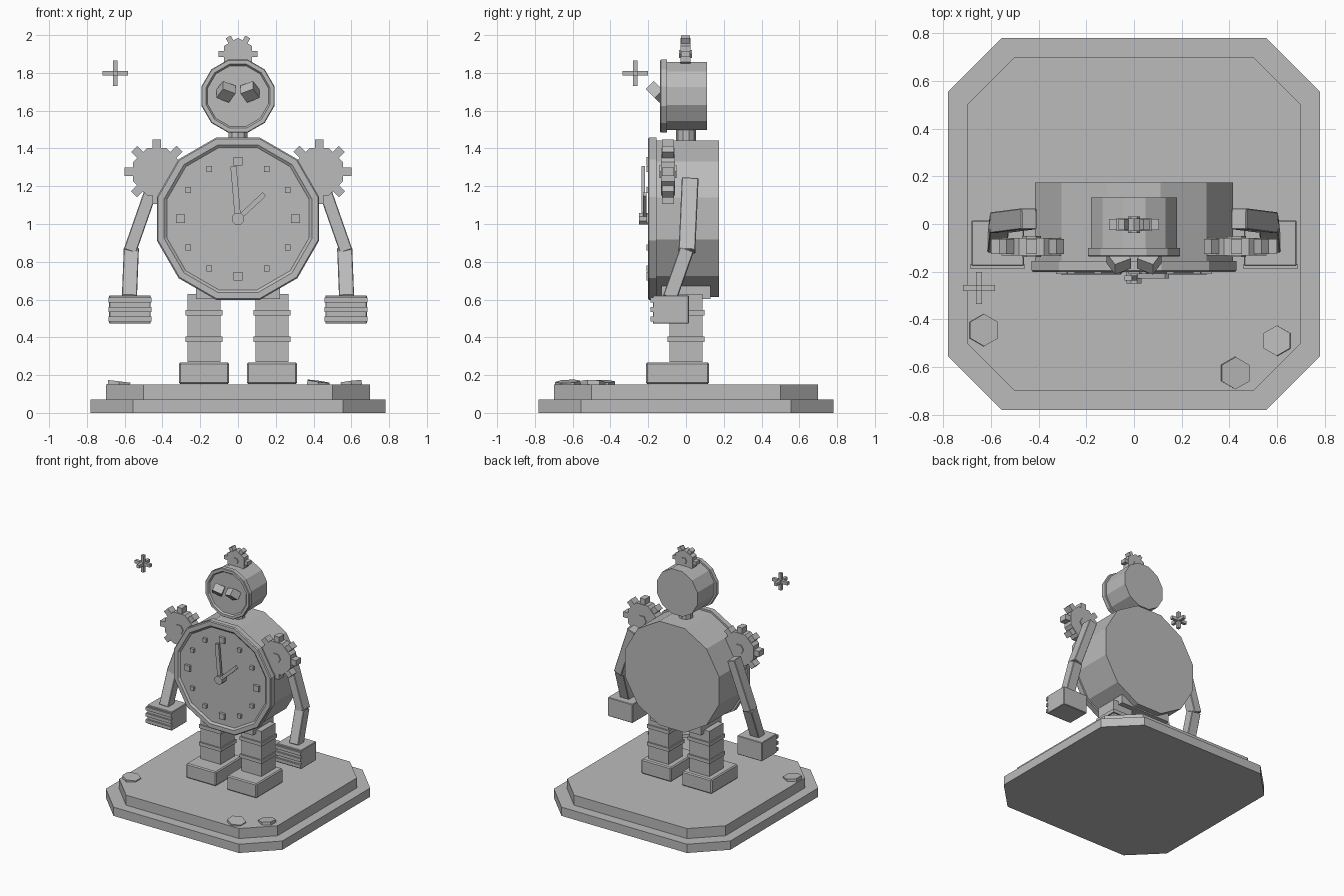
import bpy, bmesh
from math import pi, sin, cos, radians
from mathutils import Matrix, Vector, Euler

if "Cube" in bpy.data.objects:
    bpy.data.objects.remove(bpy.data.objects["Cube"])

grey = bpy.data.materials.new("plain grey")
grey.diffuse_color = (0.5, 0.5, 0.5, 1)
grey.use_nodes = True
grey.node_tree.nodes["Principled BSDF"].inputs["Base Color"].default_value = grey.diffuse_color


def finish(name, bm, matrix, bevel=0):
    """Turn a bmesh into a flat shaded object."""
    bmesh.ops.transform(bm, matrix=matrix, verts=bm.verts)
    bmesh.ops.recalc_face_normals(bm, faces=bm.faces)
    me = bpy.data.meshes.new(name)
    bm.to_mesh(me)
    bm.free()
    me.materials.append(grey)
    ob = bpy.data.objects.new(name, me)
    bpy.context.collection.objects.link(ob)
    if bevel:
        mod = ob.modifiers.new("bevel", 'BEVEL')
        mod.width, mod.segments = bevel, 1
    return ob


def box(name, centre, size, rot=None, bevel=0):
    bm = bmesh.new()
    bmesh.ops.create_cube(bm, size=1)
    bmesh.ops.scale(bm, vec=size, verts=bm.verts)
    m = rot.to_matrix().to_4x4() if rot else Matrix()
    return finish(name, bm, Matrix.Translation(centre) @ m, bevel)


def loft(name, rings, matrix):
    """Skin a list of equal point rings and cap both ends."""
    bm = bmesh.new()
    vs = [[bm.verts.new(p) for p in ring] for ring in rings]
    n = len(vs[0])
    for a, b in zip(vs, vs[1:]):
        for i in range(n):
            j = (i + 1) % n
            bm.faces.new((a[i], a[j], b[j], b[i]))
    bm.faces.new(vs[0][::-1])
    bm.faces.new(vs[-1])
    return finish(name, bm, matrix)


def turned(name, n, profile, centre, rot=None, start=0.5):
    """Polygonal turned part: profile of (radius, height) along local z."""
    ang = [(i + start) * 2 * pi / n for i in range(n)]
    rings = [[(r * cos(a), r * sin(a), h) for a in ang] for r, h in profile]
    m = rot.to_matrix().to_4x4() if rot else Matrix()
    return loft(name, rings, Matrix.Translation(centre) @ m)


def limb(name, a, b, width, depth):
    """Box beam between two points."""
    a, b = Vector(a), Vector(b)
    d = b - a
    z = d.normalized()
    y = (Vector((0, 1, 0)) - z * z.y).normalized()
    x = y.cross(z)
    m = Matrix((x, y, z)).transposed().to_4x4()
    return box(name, (a + b) / 2, (width, depth, d.length), m.to_euler(), 0.004)


FRONT = Euler((pi / 2, 0, 0))   # local z points to -y


def gear(name, n, x, y, z, apothem, half, tooth, hub):
    r = apothem / cos(pi / n)
    turned(name, n, [(r, -half), (r, half)], (x, y, z), FRONT)
    turned(name + "_hub", 6, [(hub, -half - 0.007), (hub, half + 0.007)], (x, y, z), FRONT, 0)
    for i in range(n):
        a = i * 2 * pi / n
        d = apothem + tooth * 0.35
        box(name + "_tooth", (x + d * cos(a), y, z + d * sin(a)),
            (tooth * 1.3, half * 1.7, tooth), Euler((0, -a, 0)))


# Two tier plinth with cut corners
for name, h, c, z0, z1 in (("plinth_lower", 0.78, 0.555, 0, 0.07),
                           ("plinth_upper", 0.70, 0.50, 0.07, 0.15)):
    pts = [(h, -c), (h, c), (c, h), (-c, h), (-h, c), (-h, -c), (-c, -h), (c, -h)]
    loft(name, [[(x, y, z) for x, y in pts] for z in (z0, z1)], Matrix())

# Loose nuts lying on the plinth
for x, y, r, tx, ty in ((-0.63, -0.445, 0.068, 0, 7), (0.425, -0.625, 0.068, 3, 8),
                        (0.60, -0.49, 0.064, -3, -7)):
    turned("loose_nut", 6, [(r, -0.012), (r, 0.012)], (x, y, 0.155),
           Euler((radians(tx), radians(ty), 0)))

# Feet, legs, arms and hands, one set per side
for s in (-1, 1):
    box("foot", (s * 0.18, -0.045, 0.21), (0.264, 0.334, 0.115), bevel=0.008)
    box("leg", (s * 0.18, 0, 0.45), (0.176, 0.176, 0.36))
    for z in (0.39, 0.53):
        box("leg_band", (s * 0.18, 0, z), (0.196, 0.196, 0.028))
    gear("shoulder_gear", 8, s * 0.43, -0.095, 1.277, 0.125, 0.037, 0.045, 0.04)
    limb("upper_arm", (s * 0.44, 0.022, 1.235), (s * 0.573, 0.005, 0.855), 0.068, 0.088)
    limb("forearm", (s * 0.565, 0.005, 0.865), (s * 0.575, -0.085, 0.61), 0.08, 0.075)
    box("hand", (s * 0.572, -0.08, 0.547), (0.22, 0.19, 0.15), bevel=0.004)
    for z in (0.597, 0.547, 0.497):
        box("finger_bar", (s * 0.572, -0.178, z), (0.226, 0.02, 0.026))
    # Eye block, tipped back and turned
    rot = (Matrix.Rotation(radians(-45), 3, 'X')
           @ Matrix.Rotation(radians(-28 * s), 3, 'Z')).to_euler()
    box("eye", (s * 0.064, -0.155, 1.70), (0.075, 0.075, 0.06), rot)

# Pelvis and drum shaped body
box("pelvis", (0, 0, 0.637), (0.444, 0.26, 0.07))
turned("body_drum", 12, [(0.43, -0.175), (0.43, 0.16)], (0, 0, 1.028), FRONT)
turned("dial_rim", 12, [(0.445, 0.155), (0.445, 0.195), (0.438, 0.202), (0.405, 0.202),
                        (0.39, 0.19)], (0, 0, 1.028), FRONT)

# Dial marks and hands
for i in range(12):
    a, w = i * pi / 6, 0.046 if i % 3 == 0 else 0.03
    box("hour_mark", (0.304 * cos(a), -0.198, 1.028 + 0.304 * sin(a)), (w, 0.024, w))
for name, deg, length, w, y in (("minute_hand", -5, 0.28, 0.032, -0.226),
                                ("hour_hand", 47, 0.19, 0.026, -0.218)):
    a = radians(deg)
    box(name, (sin(a) * length / 2, y, 1.028 + cos(a) * length / 2),
        (w, 0.02, length), Euler((0, a, 0)))
turned("hand_hub", 8, [(0.034, 0.18), (0.034, 0.25)], (0, 0, 1.028), FRONT)

# Neck, head and top gear
turned("neck", 10, [(0.052, 1.42), (0.052, 1.52)], (0, 0, 0))
turned("head_drum", 12, [(0.186, -0.112), (0.186, 0.105)], (0, 0, 1.677), FRONT)
turned("head_rim", 12, [(0.2, 0.1), (0.2, 0.132), (0.196, 0.137), (0.175, 0.137),
                        (0.166, 0.125)], (0, 0, 1.677), FRONT)
gear("head_gear", 6, 0, -0.003, 1.90, 0.074, 0.027, 0.03, 0.025)

# Floating spark made of three crossed bars
for i in range(3):
    size = [0.024] * 3
    size[i] = 0.135
    box("spark", (-0.65, -0.268, 1.797), size)
